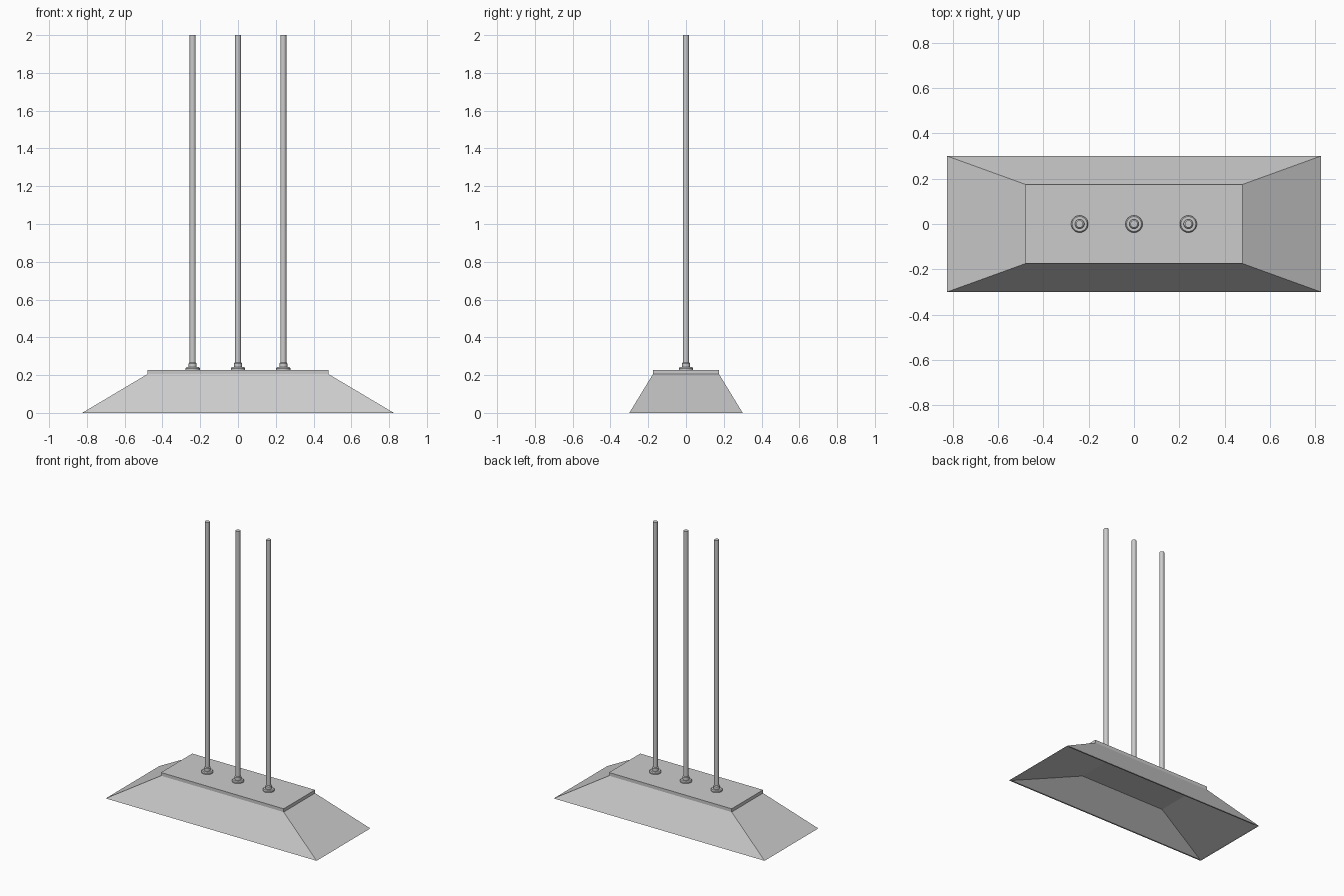
import bpy, math

if "Cube" in bpy.data.objects:
    bpy.data.objects.remove(bpy.data.objects["Cube"])


def make(name, verts, faces):
    mesh = bpy.data.meshes.new(name)
    mesh.from_pydata(verts, [], faces)
    mesh.update()
    obj = bpy.data.objects.new(name, mesh)
    bpy.context.collection.objects.link(obj)
    return obj


def rect(hx, hy, z):
    return [(-hx, -hy, z), (hx, -hy, z), (hx, hy, z), (-hx, hy, z)]


def loft(name, rings):
    """Skin a stack of equal rings and cap both ends."""
    n = len(rings[0])
    verts = [v for r in rings for v in r]
    faces = [(k*n + i, k*n + (i+1) % n, (k+1)*n + (i+1) % n, (k+1)*n + i)
             for k in range(len(rings) - 1) for i in range(n)]
    faces.append(tuple(reversed(range(n))))
    faces.append(tuple(range(len(verts) - n, len(verts))))
    return make(name, verts, faces)


def turned(name, x, profile, sides=24):
    rings = [[(x + r*math.cos(2*math.pi*i/sides), r*math.sin(2*math.pi*i/sides), z)
              for i in range(sides)] for r, z in profile]
    obj = loft(name, rings)
    bpy.ops.object.select_all(action='DESELECT')
    obj.select_set(True)
    bpy.context.view_layer.objects.active = obj
    bpy.ops.object.shade_smooth_by_angle(angle=math.radians(35))
    return obj


# Shade: recessed ceiling, inner slopes, thin rim, outer slopes, raised top slab
loft("lamp_shade", [
    rect(0.343, 0.12, 0.133),
    rect(0.812, 0.29, 0.0),
    rect(0.825, 0.30, 0.0),
    rect(0.48, 0.175, 0.205),
    rect(0.48, 0.175, 0.228),
])

# Three hanging rods with stepped collars
for label, x in (("left", -0.24), ("middle", 0.0), ("right", 0.24)):
    turned(label + "_collar", x, [(0.038, 0.226), (0.038, 0.236), (0.033, 0.242),
                                  (0.021, 0.242), (0.021, 0.262), (0.016, 0.268)])
    turned(label + "_rod", x, [(0.016, 0.24), (0.016, 2.0)])
